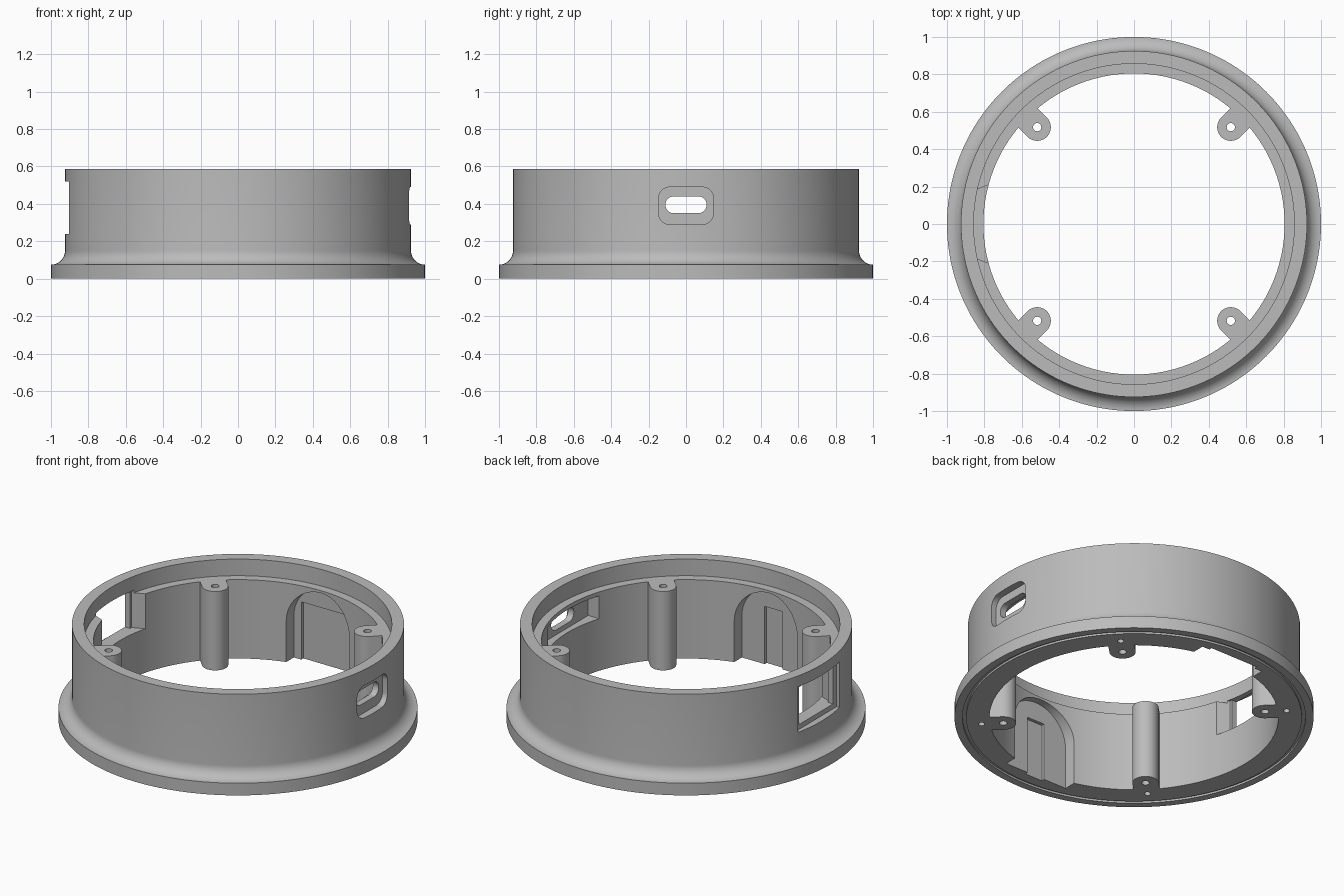
import bpy, bmesh, math

cube = bpy.data.objects.get("Cube")
if cube:
    bpy.data.objects.remove(cube, do_unlink=True)

SEGMENTS = 160
LEDGE = 0.485
INNER = 0.805

grey = bpy.data.materials.new("plain grey")
grey.use_nodes = True
grey.diffuse_color = (0.5, 0.5, 0.5, 1)
grey.node_tree.nodes["Principled BSDF"].inputs["Base Color"].default_value = grey.diffuse_color


def finish(bm, name):
    bmesh.ops.recalc_face_normals(bm, faces=bm.faces)
    mesh = bpy.data.meshes.new(name)
    bm.to_mesh(mesh)
    bm.free()
    mesh.materials.append(grey)
    obj = bpy.data.objects.new(name, mesh)
    bpy.context.collection.objects.link(obj)
    return obj


def lathe(name, profile):
    bm = bmesh.new()
    rings = []
    for i in range(SEGMENTS):
        a = 2 * math.pi * i / SEGMENTS
        rings.append([bm.verts.new((r * math.cos(a), r * math.sin(a), z)) for r, z in profile])
    n = len(profile)
    for i in range(SEGMENTS):
        p, q = rings[i], rings[(i + 1) % SEGMENTS]
        for j in range(n):
            k = (j + 1) % n
            bm.faces.new((p[j], q[j], q[k], p[k]))
    return finish(bm, name)


def prism(name, outline, axis, start, end):
    """Extrude a flat outline along the x, y or z axis."""
    place = {"x": lambda u, v, d: (d, u, v),
             "y": lambda u, v, d: (u, d, v),
             "z": lambda u, v, d: (u, v, d)}[axis]
    bm = bmesh.new()
    a = [bm.verts.new(place(u, v, start)) for u, v in outline]
    b = [bm.verts.new(place(u, v, end)) for u, v in outline]
    bm.faces.new(a)
    bm.faces.new(b[::-1])
    for i in range(len(a)):
        j = (i + 1) % len(a)
        bm.faces.new((a[i], a[j], b[j], b[i]))
    return finish(bm, name)


def arc(cx, cy, r, start, sweep, steps):
    return [(cx + r * math.cos(math.radians(start + sweep * i / steps)),
             cy + r * math.sin(math.radians(start + sweep * i / steps))) for i in range(steps + 1)]


def box(w, low, high):
    return [(-w, low), (w, low), (w, high), (-w, high)]


def rounded(w, low, high, r):
    corners = [(w - r, high - r), (r - w, high - r), (r - w, low + r), (w - r, low + r)]
    return [p for i, (x, y) in enumerate(corners) for p in arc(x, y, r, 90 * i, 90, 8)]


def circle(cx, cy, r):
    return arc(cx, cy, r, 0, 360, 24)[:-1]


def combine(target, tool, operation):
    mod = target.modifiers.new(operation.lower(), "BOOLEAN")
    mod.operation = operation
    mod.solver = "EXACT"
    mod.object = tool
    bpy.context.view_layer.objects.active = target
    bpy.ops.object.modifier_apply(modifier=mod.name)
    bpy.data.objects.remove(tool, do_unlink=True)


# Ring wall with flange, concave fillet, stepped ledge and underside groove
fillet = arc(1.0, 0.15, 0.075, 270, -90, 12)
profile = [(INNER, 0), (0.935, 0), (0.935, 0.012), (0.955, 0.012), (0.955, 0), (1, 0)]
profile += fillet
profile += [(0.925, 0.587), (0.857, 0.587), (0.857, LEDGE), (INNER, LEDGE)]
ring = lathe("housing_ring", profile)

# Four screw posts joined to the wall by radial webs
for k in range(4):
    angle = 45 + 90 * k
    c, s = math.cos(math.radians(angle)), math.sin(math.radians(angle))
    outline = arc(0.732, 0, 0.073, 90, 180, 20) + [(0.835, -0.073), (0.835, 0.073)]
    turned = [(c * u - s * v, s * u + c * v) for u, v in outline]
    combine(ring, prism("post", turned, "z", 0, LEDGE), "UNION")

# Screw holes through the posts and blind holes beside them
for k in range(4):
    angle = math.radians(45 + 90 * k)
    c, s = math.cos(angle), math.sin(angle)
    for radius, size, top in ((0.732, 0.022, 0.7), (0.853, 0.018, 0.12)):
        hole = prism("hole", circle(radius * c, radius * s, size), "z", -0.1, top)
        combine(ring, hole, "DIFFERENCE")

# Arched recesses front and back, each with a shallow rectangular pocket
arch = arc(0, 0.255, 0.215, 0, 180, 32) + [(-0.215, -0.05), (0.215, -0.05)]
for side, width in ((1, 0.165), (-1, 0.06)):
    combine(ring, prism("arch", arch, "y", side * 0.6, side * 0.85), "DIFFERENCE")
    pocket = prism("pocket", box(width, -0.06, 0.355), "y", side * 0.62, side * 0.87)
    combine(ring, pocket, "DIFFERENCE")

# Rounded port on the +x side, with outer recess and inner pocket
cuts = [
    prism("port_recess", rounded(0.147, 0.29, 0.49, 0.06), "x", 0.88, 1.1),
    prism("port_slot", rounded(0.11, 0.35, 0.44, 0.044), "x", 0.6, 1.12),
    prism("port_pocket", box(0.25, 0.32, 0.46), "x", 0.62, 0.84),
]
# Rectangular window on the -x side, with outer rebate and flared inside
flare = [(-0.85, -0.18), (-0.6, -0.283), (-0.6, 0.283), (-0.85, 0.18)]
cuts += [
    prism("window_rebate", box(0.2, 0.24, 0.52), "x", -1.1, -0.885),
    prism("window_opening", box(0.165, 0.27, 0.5), "x", -1.12, -0.65),
    prism("window_flare", flare, "z", 0.27, 0.5),
]
for cut in cuts:
    combine(ring, cut, "DIFFERENCE")

# Smooth curved walls, sharp edges kept
bpy.ops.object.select_all(action="DESELECT")
ring.select_set(True)
bpy.context.view_layer.objects.active = ring
bpy.ops.object.shade_smooth_by_angle(angle=math.radians(25))
